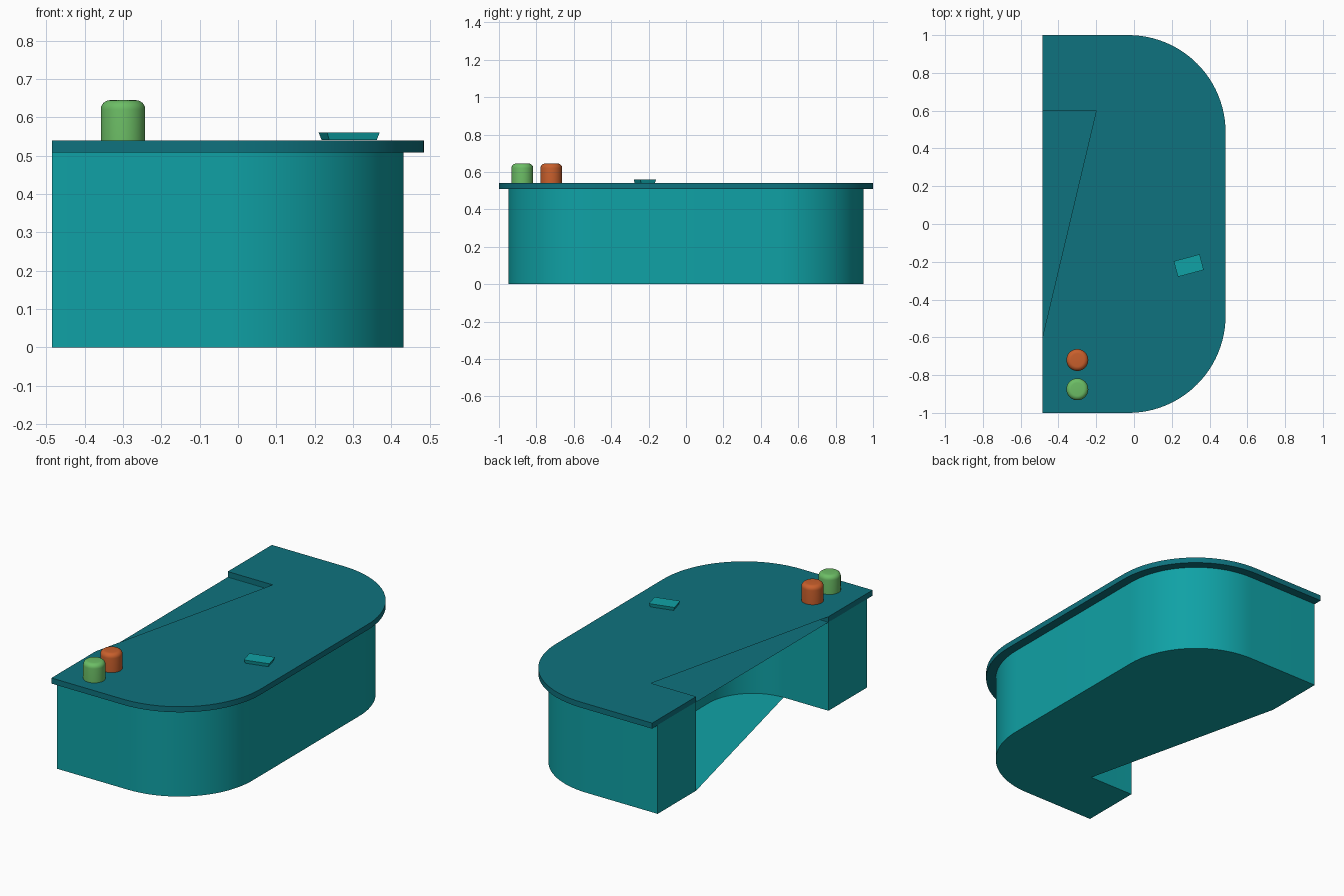
import bpy, bmesh, math
from mathutils import Matrix

if "Cube" in bpy.data.objects:
    bpy.data.objects.remove(bpy.data.objects["Cube"])


def material(name, rgb):
    m = bpy.data.materials.new(name)
    m.diffuse_color = (*rgb, 1)
    m.use_nodes = True
    m.node_tree.nodes["Principled BSDF"].inputs["Base Color"].default_value = m.diffuse_color
    return m


TEAL = material("bright_teal", (0.005, 0.36, 0.38))
DARK = material("dark_teal", (0.0045, 0.17, 0.21))
GREEN = material("leaf_green", (0.15, 0.51, 0.13))
ORANGE = material("burnt_orange", (0.58, 0.115, 0.025))

LEFT, NOTCH = -0.485, 0.6


def finish(bm, name, mat):
    me = bpy.data.meshes.new(name)
    bm.to_mesh(me)
    bm.free()
    ob = bpy.data.objects.new(name, me)
    bpy.context.collection.objects.link(ob)
    me.materials.append(mat)
    bpy.ops.object.select_all(action='DESELECT')
    ob.select_set(True)
    bpy.context.view_layer.objects.active = ob
    bpy.ops.object.shade_smooth_by_angle(angle=math.radians(35))
    return ob


def arc(cx, cy, r, a0, a1, n=24):
    pts = []
    for i in range(n + 1):
        a = math.radians(a0 + (a1 - a0) * i / n)
        pts.append((cx + r * math.cos(a), cy + r * math.sin(a)))
    return pts


def outer(right, half, r):
    # counter-clockwise D-shaped outline
    return ([(LEFT, -half)] + arc(right - r, -half + r, r, -90, 0)
            + arc(right - r, half - r, r, 0, 90) + [(LEFT, half)])


def knee_recess():
    # rounded recess on the sitting side
    return ([(LEFT, NOTCH)] + arc(-0.2, 0.32, 0.28, 90, 0)
            + arc(-0.2, -0.32, 0.28, 0, -90) + [(LEFT, -NOTCH)])


def desk_part(name, mat, outline, z0, z1, low_edge, high_edge):
    bm = bmesh.new()
    loop = outline + knee_recess()
    lo = [bm.verts.new((x, y, z0)) for x, y in loop]
    hi = [bm.verts.new((x, y, z1)) for x, y in loop]
    for i in range(len(loop)):
        j = (i + 1) % len(loop)
        bm.faces.new((lo[i], lo[j], hi[j], hi[i]))
    # caps cross the recess diagonally
    for z, edge, up in ((z0, low_edge, False), (z1, high_edge, True)):
        if edge is None:
            continue
        vs = [bm.verts.new((x, y, z)) for x, y in outline + edge]
        f = bm.faces.new(vs if up else vs[::-1])
        bmesh.ops.triangulate(bm, faces=[f])
    return finish(bm, name, mat)


# Curved desk body, with its floor cut diagonally
desk_part("desk_body", TEAL, outer(0.432, 0.95, 0.465), 0, 0.51,
          [(LEFT, NOTCH), (-0.2, -NOTCH), (LEFT, -NOTCH)], None)

# Overhanging counter top
desk_part("counter_top", DARK, outer(0.485, 1.0, 0.515), 0.508, 0.54,
          [], [(LEFT, NOTCH), (-0.2, NOTCH), (LEFT, -NOTCH)])


# Two rounded pots on the counter
def pot(name, mat, x, y):
    bm = bmesh.new()
    r, z0, z1, b = 0.058, 0.54, 0.645, 0.024
    profile = [(r, z0)] + arc(r - b, z1 - b, b, 0, 90, 6)
    n = 40
    rings = [[bm.verts.new((x + pr * math.cos(2 * math.pi * i / n),
                            y + pr * math.sin(2 * math.pi * i / n), pz))
              for i in range(n)] for pr, pz in profile]
    for a, c in zip(rings, rings[1:]):
        for i in range(n):
            j = (i + 1) % n
            bm.faces.new((a[i], a[j], c[j], c[i]))
    bm.faces.new(rings[0][::-1])
    bm.faces.new(rings[-1])
    finish(bm, name, mat)


pot("green_pot", GREEN, -0.3, -0.875)
pot("orange_pot", ORANGE, -0.3, -0.72)

# Small tilted tray, narrower underneath
bm = bmesh.new()
bmesh.ops.create_cube(bm, size=1)
for v in bm.verts:
    s = 0.9 if v.co.z < 0 else 1.0
    v.co.x *= 0.142 * s
    v.co.y *= 0.086 * s
    v.co.z *= 0.02
bm.transform(Matrix.Translation((0.29, -0.22, 0.551))
             @ Matrix.Rotation(math.radians(15), 4, 'Z'))
finish(bm, "small_tray", TEAL)
